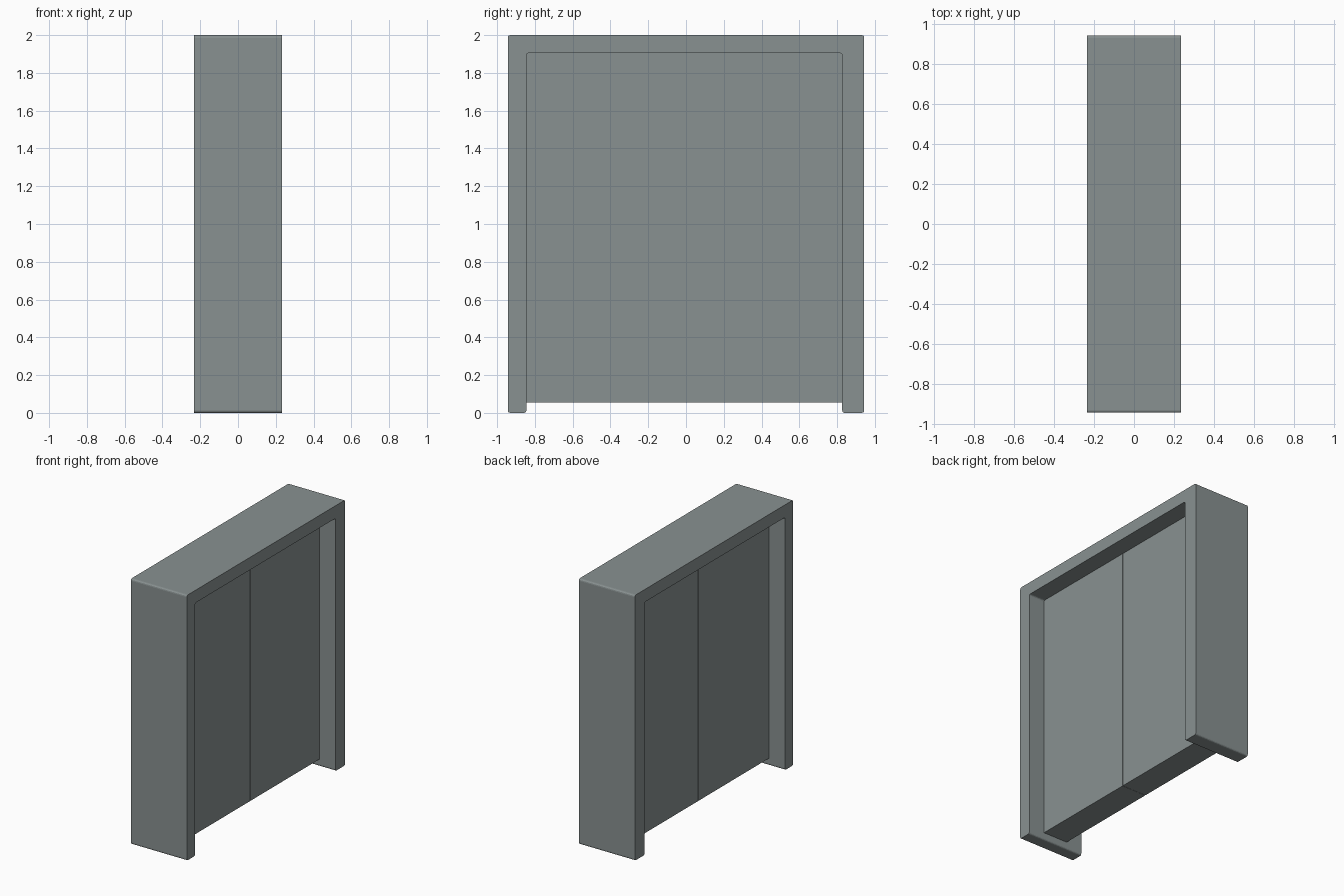
import bpy, bmesh
from mathutils import Vector

if "Cube" in bpy.data.objects:
    bpy.data.objects.remove(bpy.data.objects["Cube"])

mat = bpy.data.materials.new("slate grey")
mat.diffuse_color = (0.25, 0.285, 0.285, 1)
mat.use_nodes = True
mat.node_tree.nodes["Principled BSDF"].inputs["Base Color"].default_value = mat.diffuse_color


def extrude_profile(name, points, half_depth, radius, round_ids):
    """Extrude a y-z outline along x, softening the chosen corners."""
    outline = []
    n = len(points)
    for i, p in enumerate(points):
        p = Vector(p)
        if i not in round_ids:
            outline.append(p)
            continue
        a = p + (Vector(points[i - 1]) - p).normalized() * radius
        b = p + (Vector(points[(i + 1) % n]) - p).normalized() * radius
        for k in range(4):
            t = k / 3
            outline.append(a * (1 - t) ** 2 + p * 2 * t * (1 - t) + b * t * t)
    bm = bmesh.new()
    face = bm.faces.new([bm.verts.new((-half_depth, q.x, q.y)) for q in outline])
    ext = bmesh.ops.extrude_face_region(bm, geom=[face])
    verts = [g for g in ext["geom"] if isinstance(g, bmesh.types.BMVert)]
    bmesh.ops.translate(bm, verts=verts, vec=(2 * half_depth, 0, 0))
    bmesh.ops.recalc_face_normals(bm, faces=bm.faces)
    mesh = bpy.data.meshes.new(name)
    bm.to_mesh(mesh)
    bm.free()
    mesh.materials.append(mat)
    obj = bpy.data.objects.new(name, mesh)
    bpy.context.collection.objects.link(obj)
    return obj


# Surrounding door frame: two jambs joined by a lintel
frame = [(-0.943, 0), (-0.845, 0), (-0.845, 1.905), (0.827, 1.905),
         (0.827, 0), (0.943, 0), (0.943, 2), (-0.943, 2)]
extrude_profile("door_frame", frame, 0.234, 0.014, range(8))

# Two recessed leaves meeting at the middle
for name, y0, y1 in (("left_leaf", -0.85, -0.001), ("right_leaf", 0.001, 0.832)):
    extrude_profile(name, [(y0, 0.055), (y1, 0.055), (y1, 1.91), (y0, 1.91)],
                    0.102, 0.01, ())
